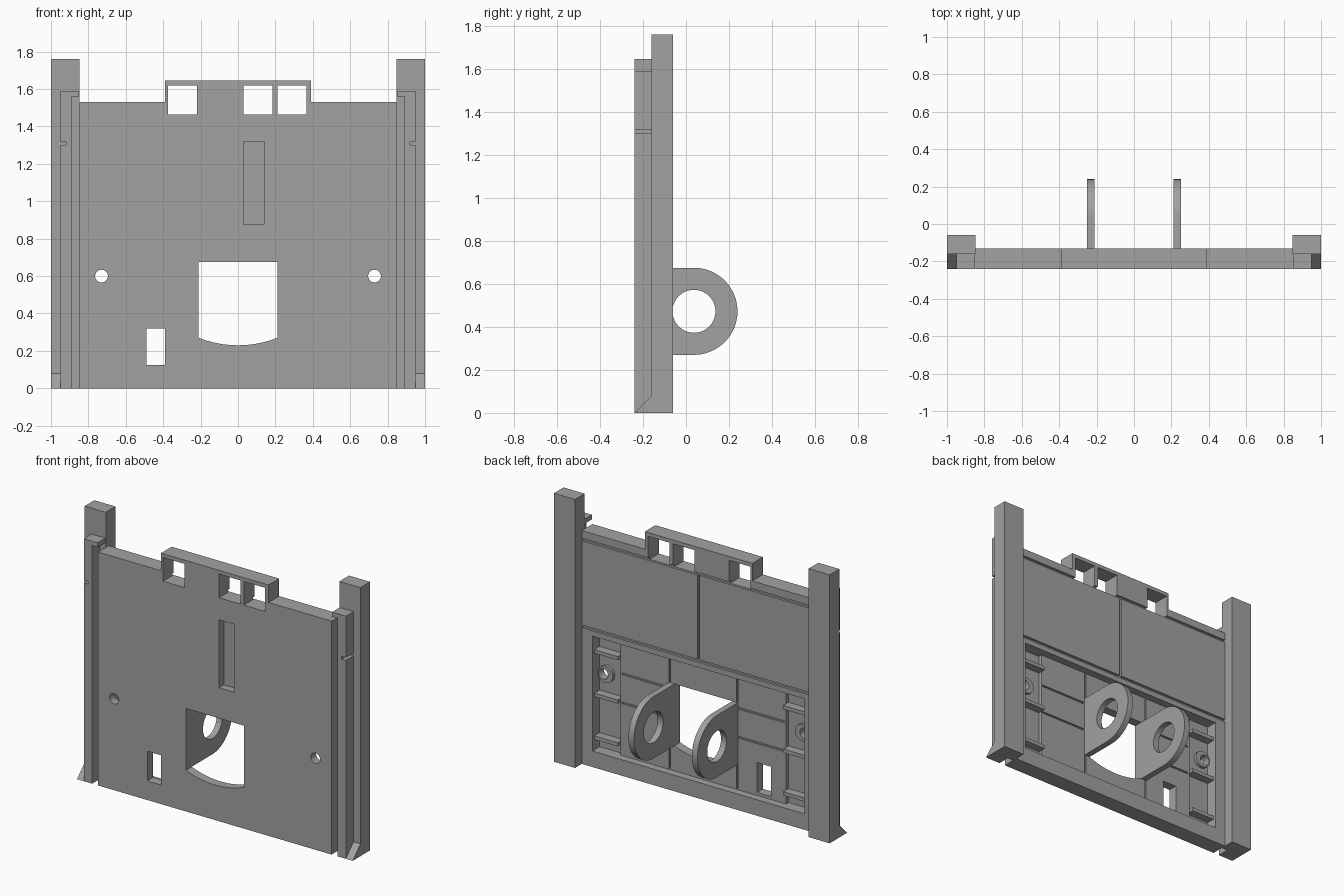
import bpy, bmesh
from math import sin, cos, pi, asin

cube = bpy.data.objects.get("Cube")
if cube:
    bpy.data.objects.remove(cube, do_unlink=True)

grey = bpy.data.materials.new("plain grey")
grey.use_nodes = True
COLOR = (0.36, 0.36, 0.36, 1)
grey.diffuse_color = COLOR
grey.node_tree.nodes["Principled BSDF"].inputs["Base Color"].default_value = COLOR

FRONT, BACK = -0.24, -0.13      # main plate faces
FLOOR, DEEP = -0.18, -0.205     # rear pocket floors
EDGE = 0.847                    # plate half width


def prism(name, pts, a, b, axis="y"):
    """Extrude a 2D outline, (x, z) along y or (y, z) along x, from a to b."""
    bm = bmesh.new()
    place = (lambda p, d: (p[0], d, p[1])) if axis == "y" else (lambda p, d: (d, p[0], p[1]))
    lo = [bm.verts.new(place(p, a)) for p in pts]
    hi = [bm.verts.new(place(p, b)) for p in pts]
    bm.faces.new(lo)
    bm.faces.new(hi[::-1])
    n = len(pts)
    for i in range(n):
        j = (i + 1) % n
        bm.faces.new((lo[i], hi[i], hi[j], lo[j]))
    bmesh.ops.recalc_face_normals(bm, faces=bm.faces)
    mesh = bpy.data.meshes.new(name)
    bm.to_mesh(mesh)
    bm.free()
    mesh.materials.append(grey)
    ob = bpy.data.objects.new(name, mesh)
    bpy.context.collection.objects.link(ob)
    return ob


def box(name, x0, x1, y0, y1, z0, z1):
    return prism(name, [(x0, z0), (x1, z0), (x1, z1), (x0, z1)], y0, y1)


def arc(cx, cz, r, a0, a1, n):
    return [(cx + r * cos(a0 + (a1 - a0) * i / n), cz + r * sin(a0 + (a1 - a0) * i / n))
            for i in range(n + 1)]


def circle(cx, cz, r, n=40):
    return arc(cx, cz, r, 0, 2 * pi, n)[:-1]


def cut(target, cutter):
    cutter.hide_render = True
    mod = target.modifiers.new("cut", "BOOLEAN")
    mod.operation, mod.solver, mod.object = "DIFFERENCE", "EXACT", cutter
    bpy.context.view_layer.objects.active = target
    bpy.ops.object.modifier_apply(modifier=mod.name)
    bpy.data.objects.remove(cutter, do_unlink=True)


def cut_box(target, *bounds):
    cut(target, box("cutter", *bounds))


# Main plate with the raised tab on its top edge
plate = prism("main_plate", [(-EDGE, 0), (EDGE, 0), (EDGE, 1.53), (0.39, 1.53), (0.39, 1.645),
                             (-0.39, 1.645), (-0.39, 1.53), (-EDGE, 1.53)], FRONT, BACK)

# Rear pockets: broad centre, deeper sides
cut_box(plate, -0.605, 0.605, FLOOR, 0, 0.105, 0.858)
for s in (-1, 1):
    cut_box(plate, s * 0.6, s * 0.77, DEEP, 0, 0.105, 0.858)

# Tab openings, lower slot and blind front slot
for x0, x1 in ((-0.375, -0.22), (0.03, 0.185), (0.21, 0.365)):
    cut_box(plate, x0, x1, -0.5, 0.5, 1.465, 1.62)
cut_box(plate, -0.49, -0.39, -0.5, 0.5, 0.125, 0.32)
cut_box(plate, 0.03, 0.14, -0.5, FRONT + 0.05, 0.875, 1.32)

# Central window with a curved sill
sill_r, sill_z = 0.571, 0.801
half = asin(0.21 / sill_r)
sill = arc(0, sill_z, sill_r, -pi / 2 - half, -pi / 2 + half, 16)
cut(plate, prism("cutter", sill + [(0.21, 0.675), (-0.21, 0.675)], -0.5, 0.5))

# Seam grooves on the upper back and on the pocket floor
cut_box(plate, -0.9, 0.9, BACK - 0.015, 0, 1.463, 1.48)
cut_box(plate, -0.9, 0.9, BACK - 0.015, 0, 0.893, 0.91)
cut_box(plate, -0.008, 0.008, BACK - 0.015, 0, 0.9, 1.47)
for s in (-1, 1):
    cut_box(plate, s * 0.24, s * 0.25, FLOOR - 0.01, FLOOR + 0.01, 0.11, 0.85)
    for z in (0.64, 0.45):
        cut_box(plate, s * 0.245, s * 0.59, FLOOR - 0.01, FLOOR + 0.01, z - 0.006, z + 0.006)

for s, side in ((-1, "right"), (1, "left")):
    # Screw hole and its boss
    cut(plate, prism("cutter", circle(s * 0.73, 0.6, 0.034), -0.5, 0.5))
    boss = prism(side + "_screw_boss", circle(s * 0.715, 0.6, 0.055), DEEP - 0.01, -0.185)
    cut(boss, prism("cutter", circle(s * 0.73, 0.6, 0.034), -0.5, 0.5))

    # Short stiffening ribs in the side pocket
    for i, z in enumerate((0.185, 0.465, 0.75)):
        prism(f"{side}_rib_{i + 1}", [(s * 0.775, z - 0.012), (s * 0.6, z - 0.012),
                                      (s * 0.6, z + 0.012), (s * 0.775, z + 0.012)], DEEP - 0.01, -0.15)

    # Tall column
    box(side + "_column", s * EDGE, s * 1.0, -0.16, -0.06, 0, 1.76)

    # Front rail with inward hook on top and a small side notch
    prism(side + "_rail", [(s * x, z) for x, z in (
        (0.89, 0), (0.95, 0), (0.95, 1.3), (0.92, 1.3), (0.92, 1.318), (0.95, 1.318),
        (0.95, 1.59), (0.85, 1.59), (0.85, 1.56), (0.89, 1.56))], FRONT, -0.16)

    # Wedge foot
    prism(side + "_foot", [(FRONT, 0), (-0.16, 0), (-0.16, 0.08)], s * 0.95, s * 1.0, "x")

    # Rear pivot lug with round eye
    lug = prism(side + "_pivot_lug", [(FLOOR - 0.02, 0.27)] + arc(0.037, 0.4725, 0.2025, -pi / 2, pi / 2, 32)
                + [(FLOOR - 0.02, 0.675)], s * 0.21, s * 0.25, "x")
    cut(lug, prism("cutter", circle(0.037, 0.4725, 0.1), -0.5, 0.5, "x"))

# Smooth the round surfaces, keep edges crisp
for ob in bpy.context.scene.objects:
    ob.select_set(ob.type == "MESH")
bpy.context.view_layer.objects.active = plate
bpy.ops.object.shade_smooth_by_angle(angle=0.5)
